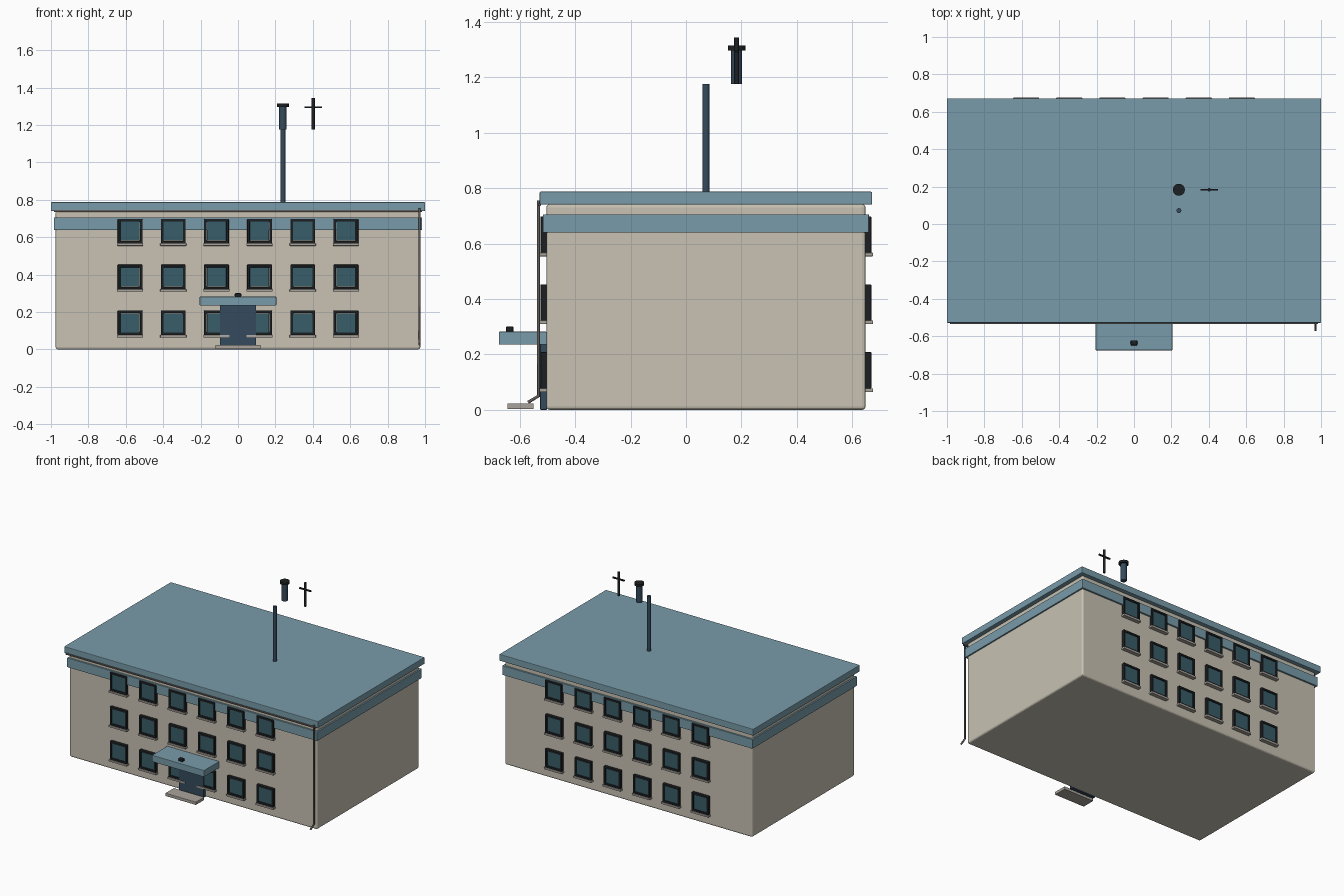
import bpy, bmesh, math
from mathutils import Vector

if "Cube" in bpy.data.objects:
    bpy.data.objects.remove(bpy.data.objects["Cube"])


def mat(name, r, g, b):
    m = bpy.data.materials.new(name)
    m.diffuse_color = (r, g, b, 1)
    m.use_nodes = True
    m.node_tree.nodes["Principled BSDF"].inputs["Base Color"].default_value = m.diffuse_color
    return m


PLASTER = mat("plaster", 0.58, 0.54, 0.45)
ROOF = mat("roof_blue", 0.19, 0.33, 0.40)
NAVY = mat("navy", 0.035, 0.07, 0.11)
GLASS = mat("glass", 0.04, 0.11, 0.14)
DARK = mat("dark", 0.012, 0.014, 0.016)
STONE = mat("stone", 0.40, 0.37, 0.33)
METAL = mat("metal", 0.12, 0.11, 0.10)


def finish(name, bm, material, bevel=0.0, segments=2):
    me = bpy.data.meshes.new(name)
    bm.to_mesh(me)
    bm.free()
    ob = bpy.data.objects.new(name, me)
    bpy.context.collection.objects.link(ob)
    me.materials.append(material)
    if bevel:
        mod = ob.modifiers.new("bevel", "BEVEL")
        mod.width = bevel
        mod.segments = segments
    return ob


def smooth(ob):
    bpy.ops.object.select_all(action="DESELECT")
    ob.select_set(True)
    bpy.context.view_layer.objects.active = ob
    bpy.ops.object.shade_smooth_by_angle(angle=math.radians(40))


def add_box(bm, x0, x1, y0, y1, z0, z1):
    for v in bmesh.ops.create_cube(bm, size=1)["verts"]:
        v.co = Vector(((x0 + x1) / 2 + v.co.x * (x1 - x0),
                       (y0 + y1) / 2 + v.co.y * (y1 - y0),
                       (z0 + z1) / 2 + v.co.z * (z1 - z0)))


def box(name, bounds, material, bevel=0.0, segments=2):
    bm = bmesh.new()
    add_box(bm, *bounds)
    return finish(name, bm, material, bevel, segments)


def cyl(name, x, y, z0, z1, r, material):
    bm = bmesh.new()
    bmesh.ops.create_cone(bm, cap_ends=True, segments=24, radius1=r, radius2=r, depth=z1 - z0)
    bmesh.ops.translate(bm, verts=bm.verts, vec=(x, y, (z0 + z1) / 2))
    smooth(finish(name, bm, material))


# Main block, painted band and roof slab
box("building_body", (-0.975, 0.975, -0.504, 0.648, 0, 0.742), PLASTER, 0.012, 3)
box("wall_band", (-0.985, 0.985, -0.516, 0.660, 0.639, 0.705), ROOF, 0.002)
box("roof_slab", (-1, 1, -0.528, 0.672, 0.740, 0.787), ROOF, 0.004)

# Windows: square ring frame, recessed pane and sill on front and back
H, T = 0.066, 0.014
for side, wall, s in (("front", -0.504, -1), ("back", 0.648, 1)):
    def depth(a, b):
        return sorted((wall + s * a, wall + s * b))
    for row in range(3):
        z = 0.142 + 0.245 * row
        for col in range(6):
            x = -0.577 + 0.2308 * col
            tag = f"{side}_{row + 1}_{col + 1}"
            bm = bmesh.new()
            rings = []
            for h, d in ((H, -0.002), (H, 0.021), (H - T, 0.021), (H - T, -0.002)):
                rings.append([bm.verts.new((x + h * i, wall + s * d, z + h * k))
                              for i, k in ((-1, -1), (1, -1), (1, 1), (-1, 1))])
            for i in range(4):
                a, b = rings[i], rings[(i + 1) % 4]
                for j in range(4):
                    k = (j + 1) % 4
                    bm.faces.new((a[j], a[k], b[k], b[j]))
            bmesh.ops.recalc_face_normals(bm, faces=bm.faces)
            finish("window_frame_" + tag, bm, DARK, 0.003)
            g = H - T - 0.001
            box("window_pane_" + tag, (x - g, x + g, *depth(0, 0.015), z - g, z + g), GLASS)
            box("window_sill_" + tag,
                (x - 0.07, x + 0.07, *depth(-0.002, 0.027), z - 0.078, z - 0.065), STONE, 0.002)

# Entrance
box("door", (-0.097, 0.097, -0.526, -0.502, 0, 0.237), NAVY, 0.002)
box("entrance_canopy", (-0.205, 0.205, -0.675, -0.503, 0.235, 0.282), ROOF, 0.003)
box("entrance_step", (-0.12, 0.12, -0.645, -0.55, 0.002, 0.023), STONE, 0.002)
box("canopy_lamp", (-0.018, 0.018, -0.650, -0.622, 0.280, 0.301), DARK, 0.006)

# Gutter and downpipe along the front eave
box("gutter", (-0.985, 0.985, -0.535, -0.524, 0.735, 0.745), METAL, 0.002)
cu = bpy.data.curves.new("downpipe", "CURVE")
cu.dimensions = "3D"
cu.bevel_depth = 0.006
cu.bevel_resolution = 3
cu.use_fill_caps = True
path = [(0.97, -0.532, 0.755), (0.97, -0.532, 0.05), (0.97, -0.57, 0.027)]
sp = cu.splines.new("POLY")
sp.points.add(len(path) - 1)
for p, co in zip(sp.points, path):
    p.co = (*co, 1)
pipe = bpy.data.objects.new("downpipe", cu)
bpy.context.collection.objects.link(pipe)
cu.materials.append(METAL)

# Rooftop pole, floating vent with cap, and antenna
cyl("roof_pole", 0.24, 0.072, 0.78, 1.176, 0.013, NAVY)
cyl("vent_pipe", 0.24, 0.183, 1.176, 1.30, 0.02, NAVY)
cyl("vent_cap", 0.24, 0.183, 1.297, 1.314, 0.032, DARK)
cyl("antenna_mast", 0.402, 0.183, 1.176, 1.344, 0.009, DARK)
box("antenna_bar", (0.356, 0.448, 0.178, 0.188, 1.290, 1.299), DARK)
